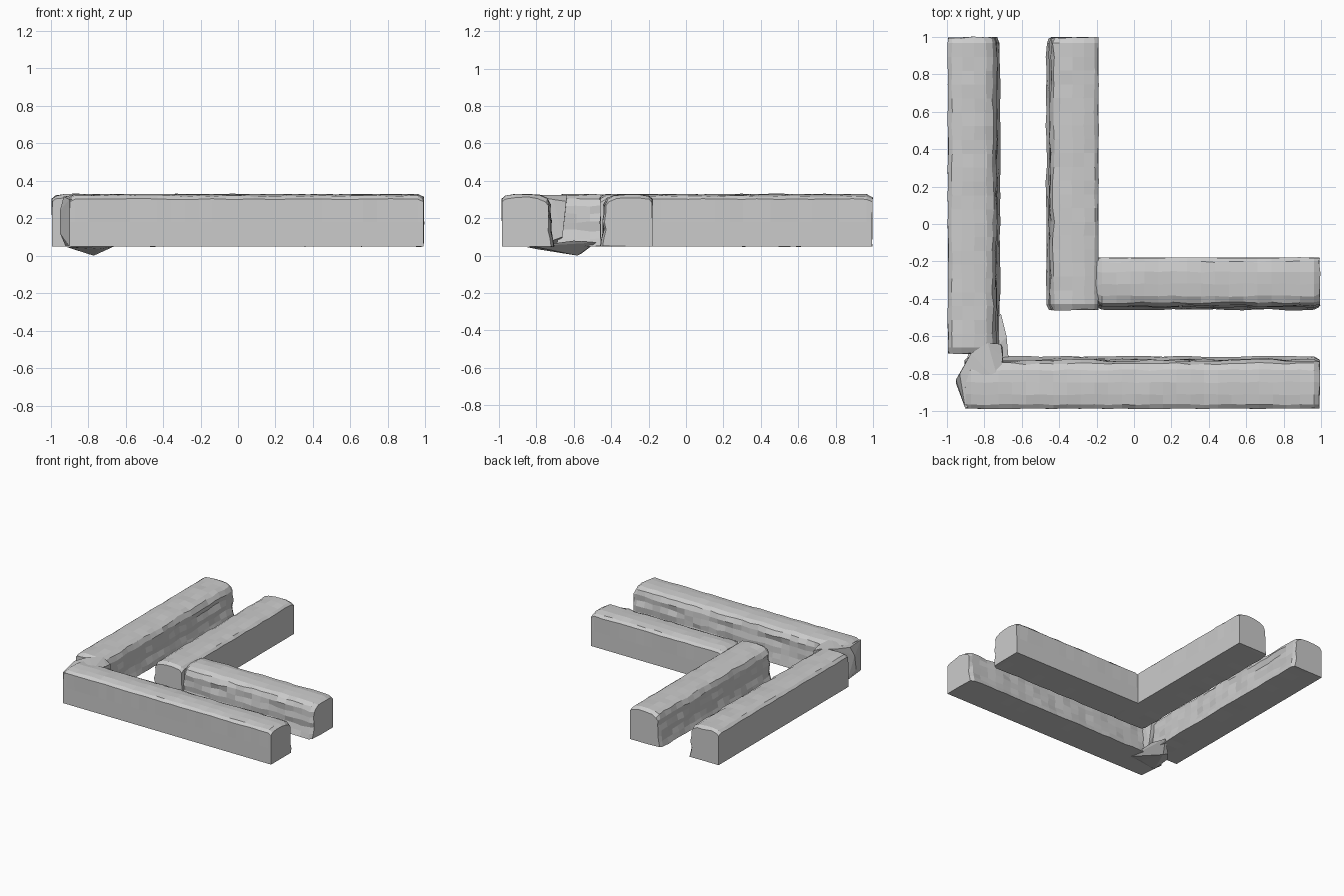
import bpy, bmesh, random
from mathutils import Vector

if "Cube" in bpy.data.objects:
    bpy.data.objects.remove(bpy.data.objects["Cube"])

random.seed(4)

# Cross-section: (distance from the flat outer face, height, roughness)
PROFILE = [(0.0, 0.05, 0.0), (0.0, 0.18, 0.0), (0.0, 0.302, 0.003), (0.022, 0.319, 0.004),
           (0.075, 0.327, 0.004), (0.14, 0.328, 0.004), (0.205, 0.322, 0.004),
           (0.24, 0.305, 0.006), (0.257, 0.268, 0.007), (0.255, 0.225, 0.008),
           (0.262, 0.18, 0.007), (0.258, 0.135, 0.008), (0.268, 0.09, 0.006),
           (0.278, 0.05, 0.004), (0.14, 0.05, 0.0)]


def beam(name, origin, along, across, length):
    """Rough-hewn bar: flat outer side and underside, worn top and channel side."""
    o, a, c = (Vector((*v, 0)) for v in (origin, along, across))
    inner = int(length / 0.075)
    step = (length - 0.06) / inner
    stations = [0.0] + [0.03 + i * step for i in range(inner + 1)] + [length]
    bm = bmesh.new()
    rings = []
    for i, t in enumerate(stations):
        end = i in (0, len(stations) - 1)
        ring = []
        for u, z, rough in PROFILE:
            u += random.uniform(-rough, rough)
            z += random.uniform(-rough, rough) * 0.8
            tt = t
            if end:
                # worn end rims
                if z > 0.28:
                    z -= 0.016
                if u > 0.2:
                    u -= 0.012
                tt += random.uniform(-0.005, 0.005) * (rough > 0)
            ring.append(bm.verts.new(o + a * tt + c * u + Vector((0, 0, z))))
        rings.append(ring)
    n = len(PROFILE)
    for r, s in zip(rings, rings[1:]):
        for j in range(n):
            k = (j + 1) % n
            bm.faces.new((r[j], r[k], s[k], s[j]))
    bm.faces.new(rings[0])
    bm.faces.new(rings[-1])
    finish(name, bm)


def finish(name, bm):
    bmesh.ops.recalc_face_normals(bm, faces=bm.faces)
    me = bpy.data.meshes.new(name)
    bm.to_mesh(me)
    bm.free()
    ob = bpy.data.objects.new(name, me)
    bpy.context.collection.objects.link(ob)
    return ob


# Outer angle: two bars with their flat sides facing outward
beam("outer_side_bar", (-0.993, -0.69), (0, 1), (1, 0), 1.685)
beam("outer_front_bar", (-0.90, -0.985), (1, 0), (0, 1), 1.89)

# Inner angle: two bars with their flat sides facing the inside corner
beam("inner_side_bar", (-0.19, -0.458), (0, 1), (-1, 0), 1.453)
beam("inner_front_bar", (-0.20, -0.18), (1, 0), (0, -1), 1.19)

# Irregular chunk joining the outer bars
corner = [(-0.90, -0.985, 0.05), (-0.90, -0.985, 0.30), (-0.95, -0.85, 0.12),
          (-0.95, -0.83, 0.24), (-0.93, -0.80, 0.315), (-0.87, -0.69, 0.325),
          (-0.78, -0.635, 0.325), (-0.71, -0.64, 0.29), (-0.70, -0.71, 0.30),
          (-0.70, -0.66, 0.10), (-0.70, -0.80, 0.05), (-0.92, -0.78, 0.05),
          (-0.86, -0.70, 0.05), (-0.72, -0.85, 0.325)]
# Low splinter hanging under the joint
splinter = [(-0.91, -0.85, 0.045), (-0.66, -0.82, 0.05), (-0.68, -0.60, 0.08),
            (-0.71, -0.48, 0.07), (-0.77, -0.58, 0.0), (-0.80, -0.56, 0.01),
            (-0.88, -0.66, 0.035), (-0.74, -0.80, 0.035)]
for name, pts in (("corner_chunk", corner), ("corner_splinter", splinter)):
    bm = bmesh.new()
    hull_in = [bm.verts.new(p) for p in pts]
    res = bmesh.ops.convex_hull(bm, input=hull_in)
    loose = [v for v in bm.verts if not v.link_faces]
    bmesh.ops.delete(bm, geom=loose, context='VERTS')
    finish(name, bm)
